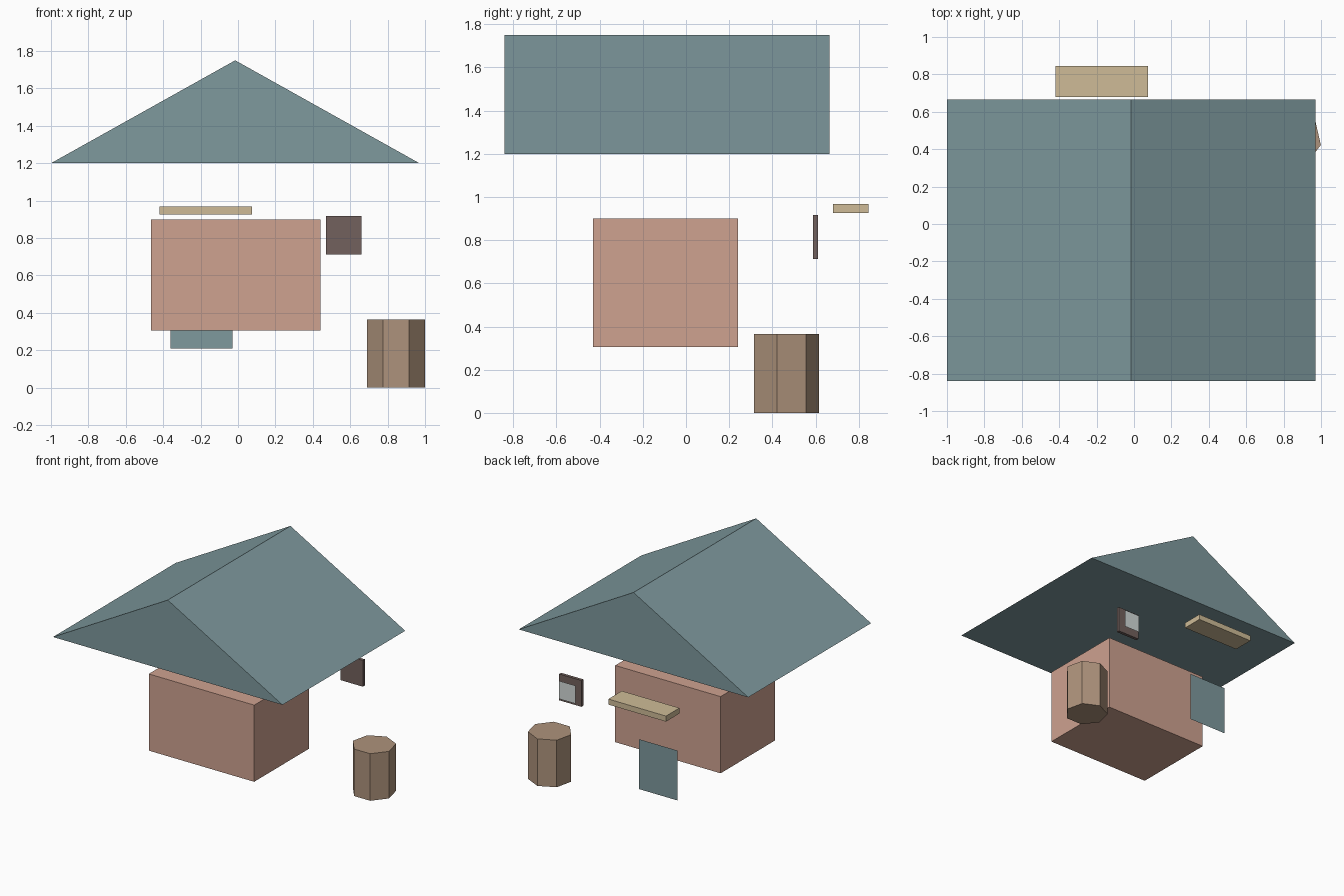
import bpy, math
from mathutils import Vector

if "Cube" in bpy.data.objects:
    bpy.data.objects.remove(bpy.data.objects["Cube"])


def material(name, rgb):
    m = bpy.data.materials.new(name)
    m.diffuse_color = (*rgb, 1)
    m.use_nodes = True
    m.node_tree.nodes["Principled BSDF"].inputs["Base Color"].default_value = m.diffuse_color
    return m


teal = material("teal", (0.21, 0.32, 0.34))
clay = material("clay", (0.62, 0.36, 0.28))
sand = material("sand", (0.62, 0.50, 0.31))
wood = material("wood", (0.42, 0.29, 0.20))
dark = material("dark", (0.17, 0.12, 0.11))
glass = material("glass", (0.65, 0.70, 0.69))


def finish(name, mat, verts, faces):
    mesh = bpy.data.meshes.new(name)
    mesh.from_pydata(verts, [], faces)
    mesh.materials.append(mat)
    ob = bpy.data.objects.new(name, mesh)
    bpy.context.collection.objects.link(ob)
    return ob


def prism(name, mat, profile, offset):
    """Closed prism: counter-clockwise profile (seen against offset) swept along offset."""
    n = len(profile)
    base = [Vector(p) for p in profile]
    verts = base + [p + Vector(offset) for p in base]
    faces = [list(range(n))[::-1], list(range(n, 2 * n))]
    faces += [(i, (i + 1) % n, n + (i + 1) % n, n + i) for i in range(n)]
    return finish(name, mat, verts, faces)


def box(name, mat, x0, x1, y0, y1, z0, z1):
    return prism(name, mat, [(x0, y0, z0), (x1, y0, z0), (x1, y1, z0), (x0, y1, z0)],
                 (0, 0, z1 - z0))


def panel(name, mat, x0, x1, y, z0, z1):
    """Flat sheet facing the back (+y)."""
    return finish(name, mat, [(x1, y, z0), (x0, y, z0), (x0, y, z1), (x1, y, z1)],
                  [(0, 1, 2, 3)])


# gabled roof
prism("roof", teal, [(-1, -0.84, 1.2), (-0.015, -0.84, 1.75), (0.97, -0.84, 1.2)],
      (0, 1.505, 0))

# house body
box("body", clay, -0.465, 0.44, -0.43, 0.24, 0.305, 0.90)

# awning and door behind the house
box("awning", sand, -0.42, 0.075, 0.68, 0.845, 0.925, 0.968)
panel("door", teal, -0.36, -0.03, 0.617, 0.21, 0.597)

# window frame with its pane
box("window_frame", dark, 0.47, 0.66, 0.588, 0.612, 0.713, 0.917)
panel("window_pane", glass, 0.495, 0.635, 0.65, 0.745, 0.885)

# seven-sided barrel
ring = [(0.845 + 0.158 * math.cos(a), 0.457 + 0.158 * math.sin(a), 0)
        for a in (math.pi / 2 + i * math.tau / 7 for i in range(7))]
prism("barrel", wood, ring, (0, 0, 0.365))
